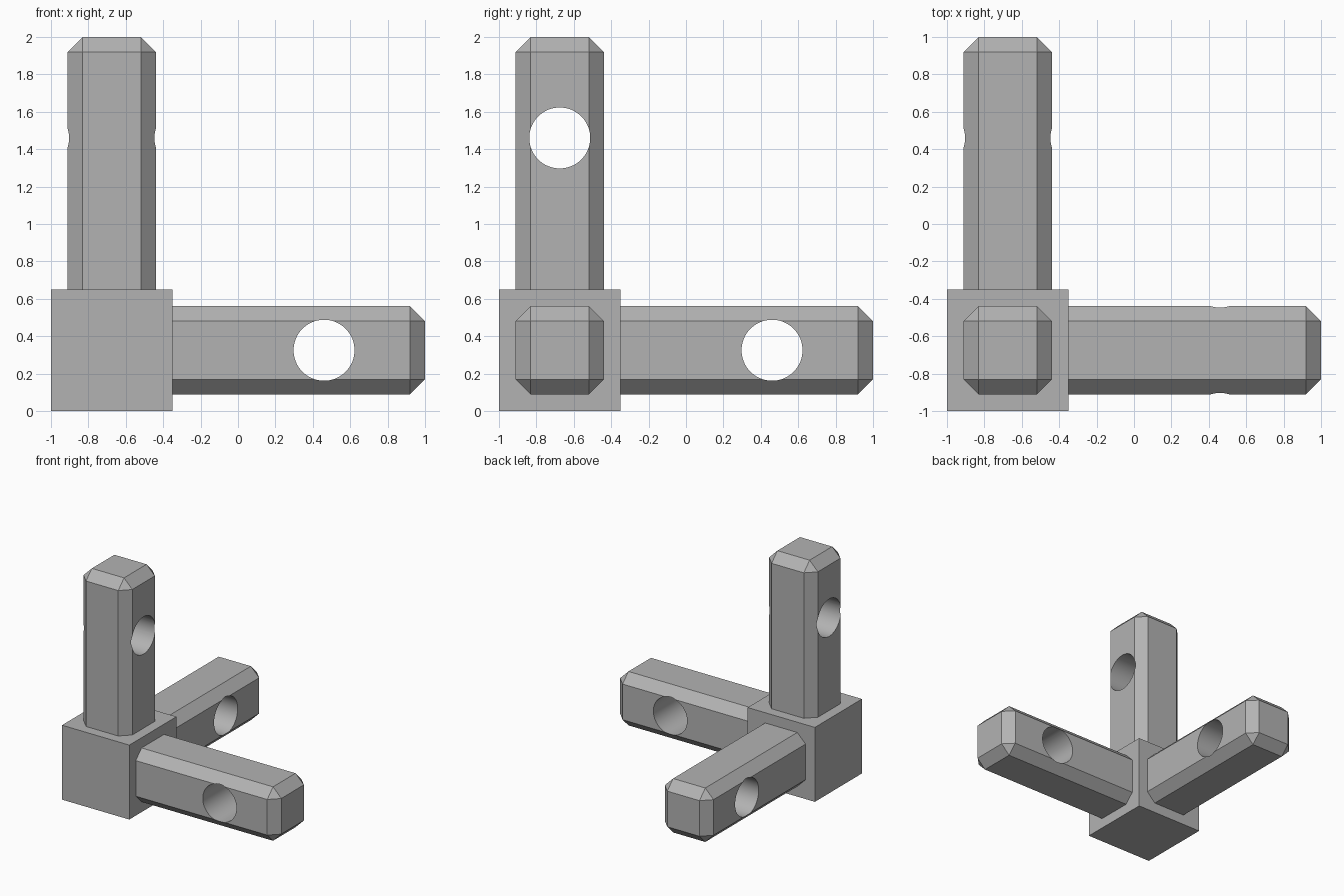
import bpy, bmesh
from mathutils import Matrix, Vector

if "Cube" in bpy.data.objects:
    bpy.data.objects.remove(bpy.data.objects["Cube"], do_unlink=True)

HUB = 0.65            # hub cube side
WIDTH = 0.471         # arm thickness
CHAMFER = 0.08
REACH = 2 - HUB / 2   # hub centre to arm tip
ROOT = HUB / 2 - 0.02 # arms start just inside the hub
HOLE_AT, HOLE_R = 1.135, 0.163
CENTRE = Vector((HUB / 2 - 1, HUB / 2 - 1, HUB / 2))

grey = bpy.data.materials.new("plain grey")
grey.use_nodes = True
colour = (0.45, 0.45, 0.45, 1)
grey.diffuse_color = colour
grey.node_tree.nodes["Principled BSDF"].inputs["Base Color"].default_value = colour


def make_object(name, bm, matrix):
    mesh = bpy.data.meshes.new(name)
    bm.to_mesh(mesh)
    bm.free()
    mesh.materials.append(grey)
    obj = bpy.data.objects.new(name, mesh)
    obj.matrix_world = matrix
    bpy.context.collection.objects.link(obj)
    return obj


def box(size, offset=(0, 0, 0)):
    bm = bmesh.new()
    bmesh.ops.create_cube(bm, size=1, matrix=Matrix.Translation(offset) @ Matrix.Diagonal((*size, 1)))
    return bm


def arm(name, rotation):
    matrix = Matrix.Translation(CENTRE) @ rotation.to_4x4()

    # Bar along local x, chamfered everywhere except around its root
    bm = box((REACH - ROOT, WIDTH, WIDTH), ((REACH + ROOT) / 2, 0, 0))
    edges = [e for e in bm.edges if max(v.co.x for v in e.verts) > ROOT + 0.1]
    bmesh.ops.bevel(bm, geom=edges, offset=CHAMFER, segments=1, affect='EDGES')
    bar = make_object(name, bm, matrix)

    # Round cross hole along local y
    bm = bmesh.new()
    turn = Matrix.Translation((HOLE_AT, 0, 0)) @ Matrix.Rotation(1.5707963, 4, 'X')
    bmesh.ops.create_cone(bm, cap_ends=True, segments=64, radius1=HOLE_R, radius2=HOLE_R,
                          depth=1, matrix=turn)
    cutter = make_object(name + "_hole_cutter", bm, matrix)
    cutter.hide_render = True
    cut = bar.modifiers.new("hole", 'BOOLEAN')
    cut.operation, cut.solver, cut.object = 'DIFFERENCE', 'EXACT', cutter

    # Apply the cut and smooth only the hole wall
    bpy.ops.object.select_all(action='DESELECT')
    bar.select_set(True)
    bpy.context.view_layer.objects.active = bar
    bpy.ops.object.modifier_apply(modifier=cut.name)
    bpy.data.objects.remove(cutter, do_unlink=True)
    bpy.ops.object.shade_smooth_by_angle(angle=0.5)


# Corner hub
make_object("corner_hub", box((HUB, HUB, HUB)), Matrix.Translation(CENTRE))

# Three arms; upright and back arms are drilled along x, the side arm along y
arm("side_arm", Matrix.Identity(3))
arm("back_arm", Matrix(((0, -1, 0), (1, 0, 0), (0, 0, 1))))
arm("upright_arm", Matrix(((0, 1, 0), (0, 0, 1), (1, 0, 0))))
